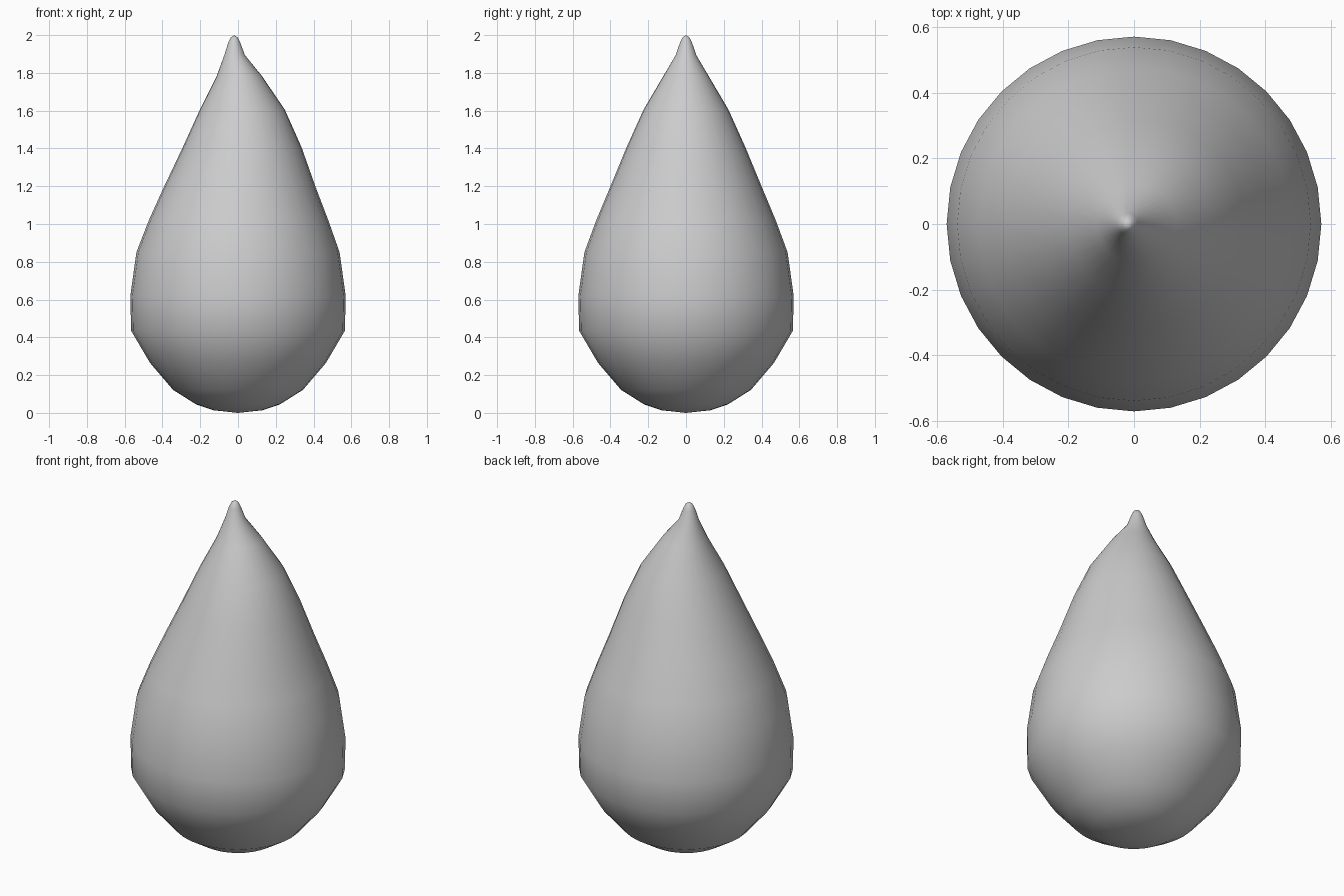
import bpy, bmesh
from math import cos, sin, tau

if "Cube" in bpy.data.objects:
    bpy.data.objects.remove(bpy.data.objects["Cube"])

SIDES = 32
# Ring profile: (height, radius, sideways x offset of the ring centre)
RINGS = [
    (0.014, 0.130, 0), (0.045, 0.222, 0), (0.122, 0.344, 0), (0.265, 0.466, 0),
    (0.435, 0.566, 0), (0.620, 0.570, 0), (0.850, 0.538, 0), (1.020, 0.475, 0.003),
    (1.190, 0.404, 0.009), (1.405, 0.315, 0.022), (1.605, 0.225, 0.023),
    (1.783, 0.120, 0.007), (1.895, 0.054, -0.018), (1.960, 0.032, -0.020),
    (1.988, 0.018, -0.020),
]

bm = bmesh.new()

# Stacked rings of the drop body
loops = []
for z, r, cx in RINGS:
    loops.append([bm.verts.new((cx + r * cos(tau * i / SIDES), r * sin(tau * i / SIDES), z))
                  for i in range(SIDES)])
for low, high in zip(loops, loops[1:]):
    for i in range(SIDES):
        j = (i + 1) % SIDES
        bm.faces.new((low[i], low[j], high[j], high[i]))

# Rounded bottom and leaning tip
bottom = bm.verts.new((0, 0, 0))
tip = bm.verts.new((-0.02, 0, 2))
for i in range(SIDES):
    j = (i + 1) % SIDES
    bm.faces.new((bottom, loops[0][j], loops[0][i]))
    bm.faces.new((tip, loops[-1][i], loops[-1][j]))

for f in bm.faces:
    f.smooth = True
mesh = bpy.data.meshes.new("drop_body")
bm.to_mesh(mesh)
bm.free()
drop = bpy.data.objects.new("drop_body", mesh)
bpy.context.collection.objects.link(drop)
